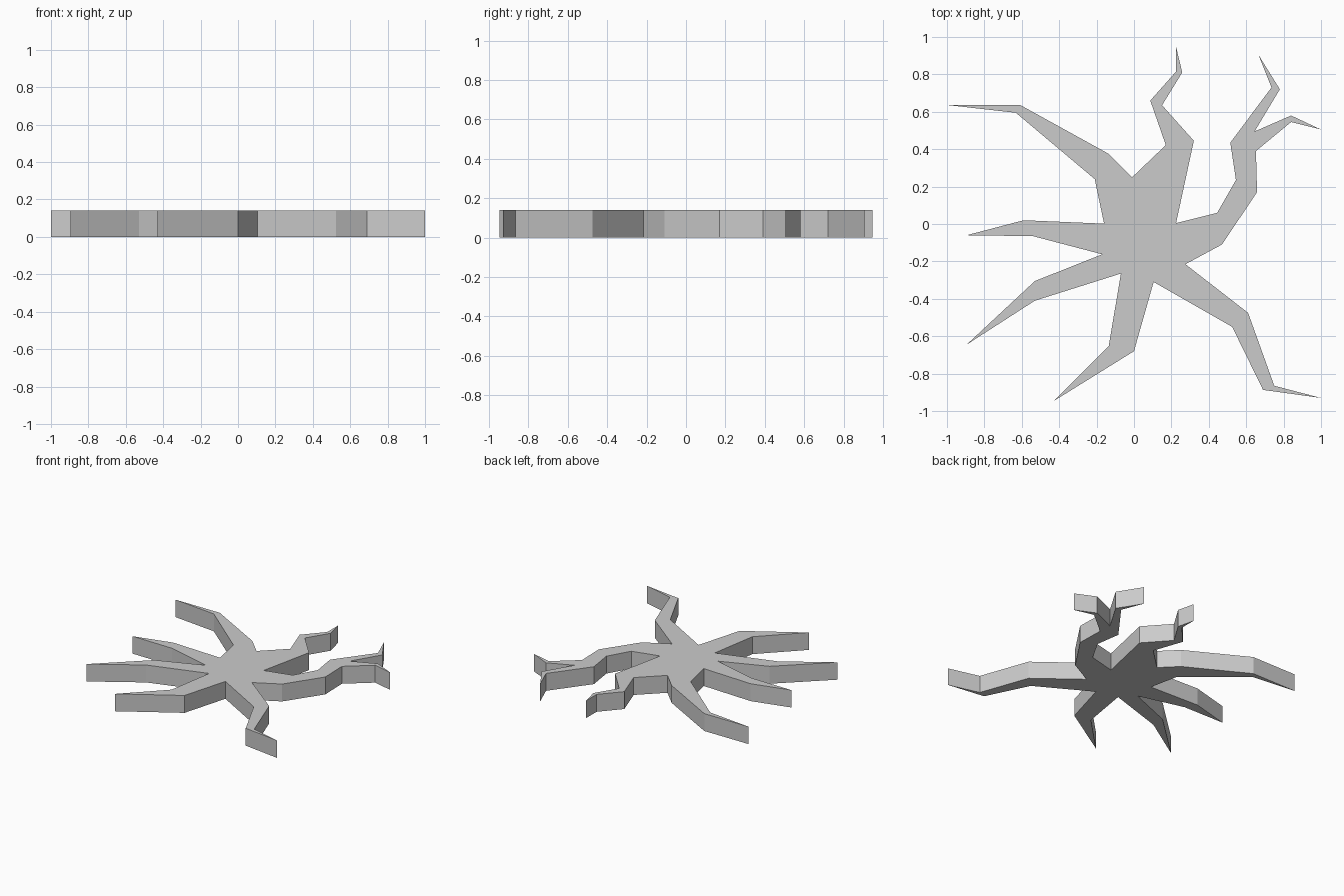
import bpy, bmesh

if "Cube" in bpy.data.objects:
    bpy.data.objects.remove(bpy.data.objects["Cube"])

HEIGHT = 0.14

# Outline of the splat, one run of points per crack arm, clockwise from above
ARMS = {
    "right_fork": [(.225, .005), (.445, .06), (.545, .235), (.515, .435), (.735, .73),
                   (.665, .905), (.78, .72), (.645, .495), (.84, .58), (1, .505),
                   (.84, .545), (.652, .39), (.658, .17), (.47, -.11)],
    "front_right": [(.275, -.215), (.61, -.475), (.75, -.865), (1, -.93),
                    (.69, -.887), (.525, -.55)],
    "front": [(.105, -.31), (0, -.68), (-.43, -.947), (-.135, -.652)],
    "front_left": [(-.07, -.265), (-.53, -.41), (-.895, -.645), (-.53, -.305)],
    "left": [(-.17, -.162), (-.54, -.065), (-.895, -.06), (-.59, .02)],
    "back_left": [(-.16, .002), (-.21, .24), (-.632, .595), (-1, .636),
                  (-.608, .636), (-.135, .375)],
    "back": [(-.01, .25), (.17, .422), (.087, .66), (.225, .815), (.225, .947),
             (.258, .81), (.15, .635), (.32, .445)],
}

# Flat profile extruded into a solid slab
bm = bmesh.new()
outline = [p for arm in ARMS.values() for p in arm]
base = bm.faces.new([bm.verts.new((x, y, 0)) for x, y in outline])
top = bmesh.ops.extrude_face_region(bm, geom=[base], use_keep_orig=True)["geom"]
bmesh.ops.translate(bm, vec=(0, 0, HEIGHT),
                    verts=[g for g in top if isinstance(g, bmesh.types.BMVert)])

# Triangulate the concave caps cleanly and orient everything outwards
caps = [f for f in bm.faces if len(f.verts) > 4]
bmesh.ops.triangulate(bm, faces=caps, ngon_method='EAR_CLIP')
bmesh.ops.recalc_face_normals(bm, faces=bm.faces)

mesh = bpy.data.meshes.new("crack_slab")
bm.to_mesh(mesh)
bm.free()
bpy.context.collection.objects.link(bpy.data.objects.new("crack_slab", mesh))
